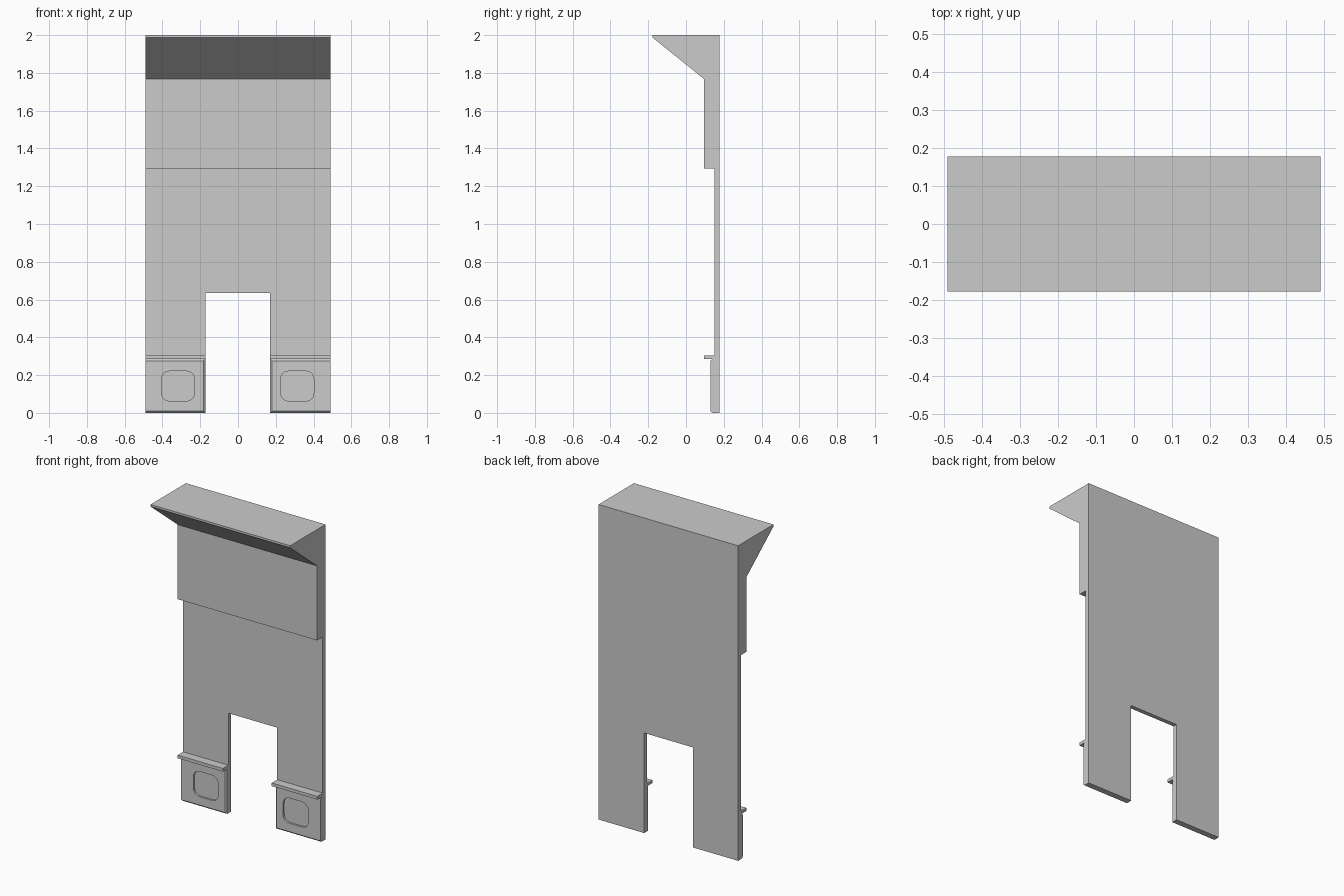
import bpy, bmesh
from mathutils import Vector

if "Cube" in bpy.data.objects:
    bpy.data.objects.remove(bpy.data.objects["Cube"])

X0, X1 = -0.49, 0.49          # outer sides
NX0, NX1, NZ = -0.173, 0.17, 0.635   # doorway notch
BACK, PANEL = 0.177, 0.15     # panel back and front


def loft(name, ring_a, ring_b):
    """Solid between two matching outlines."""
    bm = bmesh.new()
    a = [bm.verts.new(p) for p in ring_a]
    b = [bm.verts.new(p) for p in ring_b]
    bm.faces.new(a)
    bm.faces.new(b[::-1])
    for i in range(len(a)):
        j = (i + 1) % len(a)
        bm.faces.new((a[i], b[i], b[j], a[j]))
    bmesh.ops.recalc_face_normals(bm, faces=bm.faces)
    me = bpy.data.meshes.new(name)
    bm.to_mesh(me)
    bm.free()
    ob = bpy.data.objects.new(name, me)
    bpy.context.collection.objects.link(ob)
    return ob


def prism_x(name, profile, x0, x1):
    return loft(name, [(x0, y, z) for y, z in profile], [(x1, y, z) for y, z in profile])


def prism_y(name, outline, y0, y1):
    return loft(name, [(x, y0, z) for x, z in outline], [(x, y1, z) for x, z in outline])


def rect(x0, x1, z0, z1):
    return [(x0, z0), (x1, z0), (x1, z1), (x0, z1)]


def rounded_rect(x0, x1, z0, z1, r, steps=4):
    """Rectangle with each corner drawn as a quadratic curve."""
    pts = []
    corners = [Vector(c) for c in rect(x0, x1, z0, z1)]
    for i, c in enumerate(corners):
        a = c + (corners[i - 1] - c).normalized() * r
        b = c + (corners[(i + 1) % 4] - c).normalized() * r
        for k in range(steps + 1):
            t = k / steps
            pts.append(tuple(a * (1 - t) ** 2 + c * 2 * t * (1 - t) + b * t * t))
    return pts


def cut(ob, cutter):
    mod = ob.modifiers.new("cut", 'BOOLEAN')
    mod.operation = 'DIFFERENCE'
    mod.solver = 'EXACT'
    mod.object = cutter
    bpy.context.view_layer.objects.active = ob
    bpy.ops.object.modifier_apply(modifier=mod.name)
    bpy.data.objects.remove(cutter)


# Wall panel with thick upper section and sloping canopy, in one side profile
profile = [(BACK, 0), (BACK, 2), (-0.177, 2), (-0.177, 1.987), (0.095, 1.768),
           (0.095, 1.295), (PANEL, 1.295), (PANEL, 0)]
wall = prism_x("wall_panel", profile, X0, X1)
cut(wall, prism_y("notch_cutter", rect(NX0, NX1, -0.1, NZ), 0, 0.3))

# Base plate, recess and ledge on each leg
C = 0.009
for side, x0, x1, in0, in1, rx0, rx1 in (
        ("left", X0, NX0, 0, C, -0.405, -0.23),
        ("right", NX1, X1, C, 0, 0.225, 0.402)):
    back = rect(x0, x1, 0, 0.285)
    mid = 0.13 + C
    front = rect(x0 + in0, x1 - in1, C, 0.285 - C)
    plate = loft(side + "_base_plate",
                 [(x, 0.13, z) for x, z in front], [(x, mid, z) for x, z in back])
    # straight part of the plate behind the chamfer
    bm = bmesh.new()
    bm.from_mesh(plate.data)
    rear = [f for f in bm.faces if all(v.co.y > mid - 1e-4 for v in f.verts)]
    ext = bmesh.ops.extrude_face_region(bm, geom=rear)
    bmesh.ops.delete(bm, geom=rear, context='FACES_ONLY')
    for v in ext["geom"]:
        if isinstance(v, bmesh.types.BMVert):
            v.co.y = PANEL
    bmesh.ops.recalc_face_normals(bm, faces=bm.faces)
    bm.to_mesh(plate.data)
    bm.free()
    cut(plate, prism_y("recess_cutter", rounded_rect(rx0, rx1, 0.062, 0.222, 0.05), 0.1, 0.142))
    prism_x(side + "_ledge", [(0.095, 0.285), (PANEL, 0.285), (PANEL, 0.305), (0.095, 0.305)], x0, x1)
